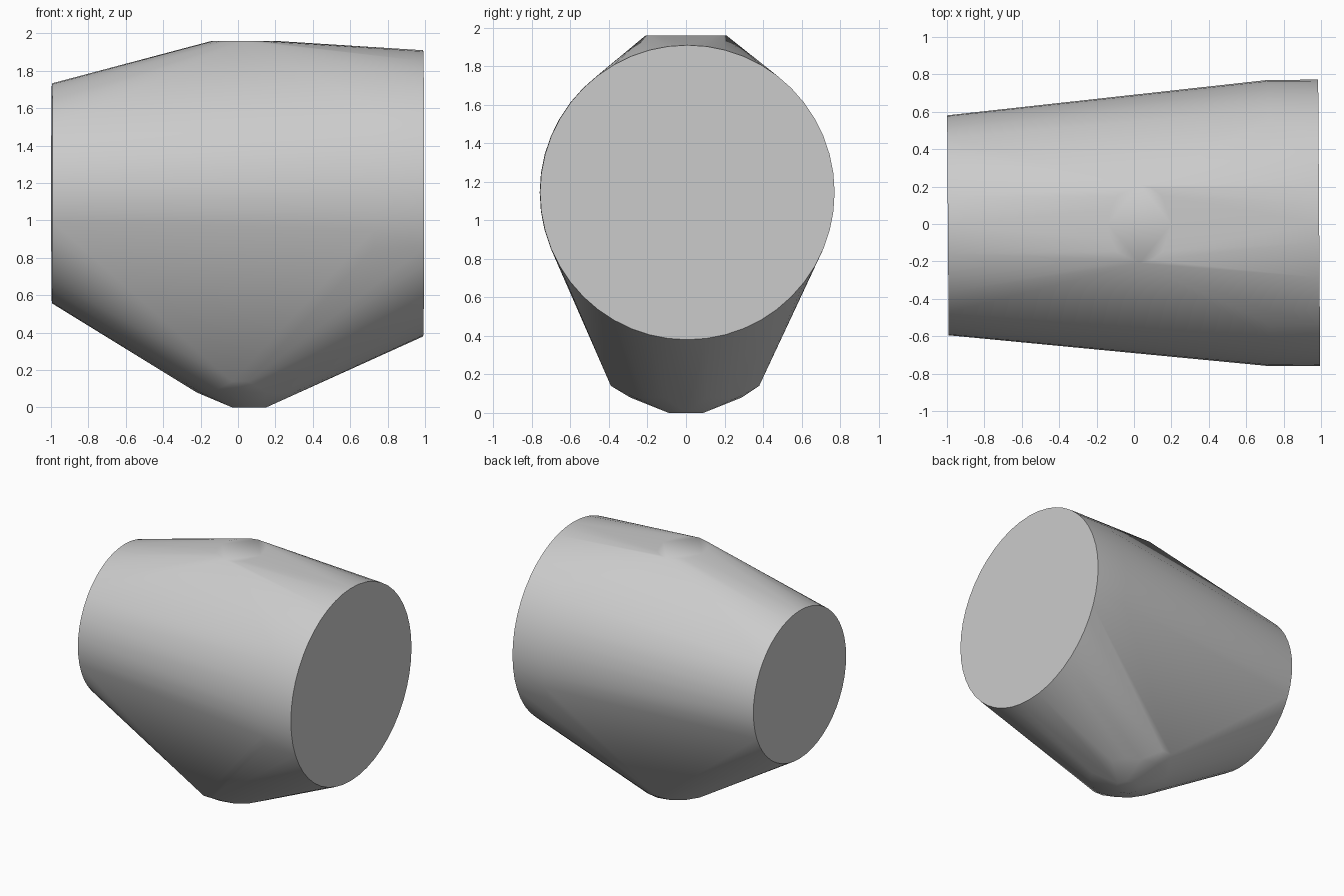
import bpy, bmesh, math
from mathutils import Matrix, Vector

cube = bpy.data.objects.get("Cube")
if cube:
    bpy.data.objects.remove(cube, do_unlink=True)

AXIS_Z = 1.145    # height of the axis joining both round ends
YAW = Matrix.Rotation(0.007, 4, 'Z')


def end_ring(x, radius, sides=48):
    """Upright circle facing along x."""
    return [YAW @ Vector((x, radius * math.cos(a), AXIS_Z + radius * math.sin(a)))
            for a in (2 * math.pi * i / sides for i in range(sides))]


def flat_ring(x, z, rx, ry, sides):
    """Level ellipse around the vertical axis."""
    return [Vector((x + rx * math.cos(a), ry * math.sin(a), z))
            for a in (2 * math.pi * i / sides for i in range(sides))]


points = end_ring(-0.995, 0.588)                           # small end
points += end_ring(0.72, 0.765) + end_ring(0.99, 0.765)    # large end with short barrel
points += flat_ring(0.03, 1.96, 0.17, 0.21, 16)            # top pad
points += flat_ring(0.06, 0.0, 0.09, 0.09, 8)              # bottom tip
points += flat_ring(0.05, 0.08, 0.27, 0.29, 16)            # rounding above the tip
points += [Vector((x, y, 0.14)) for x in (-0.03, 0.05) for y in (-0.39, 0.38)]  # side corners

# Wrap everything in one tight shell
bm = bmesh.new()
for p in points:
    bm.verts.new(p)
hull = bmesh.ops.convex_hull(bm, input=bm.verts)
loose = {g for g in hull["geom_interior"] + hull["geom_unused"]
         if isinstance(g, bmesh.types.BMVert)}
bmesh.ops.delete(bm, geom=list(loose), context='VERTS')
bmesh.ops.dissolve_limit(bm, angle_limit=math.radians(0.3),
                         verts=bm.verts, edges=bm.edges)
bmesh.ops.recalc_face_normals(bm, faces=bm.faces)

mesh = bpy.data.meshes.new("hull_body")
bm.to_mesh(mesh)
bm.free()
body = bpy.data.objects.new("hull_body", mesh)
bpy.context.collection.objects.link(body)

# Plain grey surface
grey = bpy.data.materials.new("light_grey")
grey.use_nodes = True
colour = (0.6, 0.6, 0.6, 1.0)
grey.diffuse_color = colour
grey.node_tree.nodes["Principled BSDF"].inputs["Base Color"].default_value = colour
mesh.materials.append(grey)

# Smooth sides, crisp end rims
bpy.ops.object.select_all(action='DESELECT')
body.select_set(True)
bpy.context.view_layer.objects.active = body
bpy.ops.object.shade_smooth_by_angle(angle=math.radians(30))
